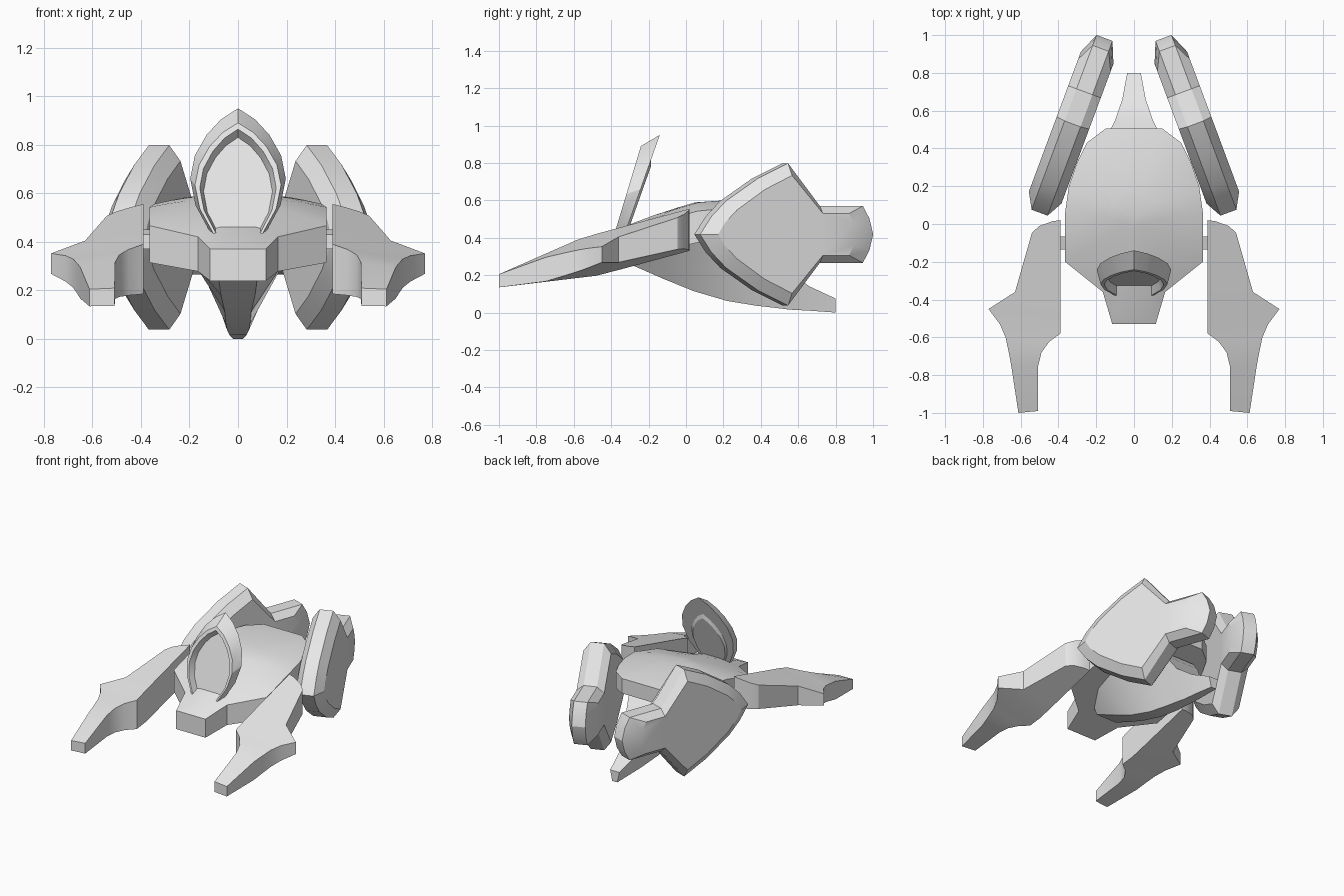
import bpy
import bmesh
import math
from mathutils import Vector

cube = bpy.data.objects.get("Cube")
if cube:
    bpy.data.objects.remove(cube, do_unlink=True)

grey = bpy.data.materials.new("light_grey")
grey.use_nodes = True
shade = (0.8, 0.8, 0.8, 1)
grey.diffuse_color = shade
grey.node_tree.nodes["Principled BSDF"].inputs["Base Color"].default_value = shade


def loft(name, rings, mirrored=False):
    """Skin closed rings of equal length and cap both ends."""
    bm = bmesh.new()
    rows = [[bm.verts.new(point) for point in ring] for ring in rings]
    count = len(rows[0])
    for near, far in zip(rows, rows[1:]):
        for i in range(count):
            j = (i + 1) % count
            bm.faces.new((near[i], near[j], far[j], far[i]))
    bm.faces.new(rows[0])
    bm.faces.new(rows[-1])
    bmesh.ops.recalc_face_normals(bm, faces=bm.faces)
    mesh = bpy.data.meshes.new(name)
    bm.to_mesh(mesh)
    bm.free()
    mesh.materials.append(grey)
    obj = bpy.data.objects.new(name, mesh)
    bpy.context.collection.objects.link(obj)
    if mirrored:
        obj.modifiers.new("mirror", "MIRROR").use_mirror_merge = False
    bpy.ops.object.select_all(action="DESELECT")
    obj.select_set(True)
    bpy.context.view_layer.objects.active = obj
    bpy.ops.object.shade_smooth_by_angle(angle=math.radians(24))
    return obj


def both_sides(half):
    """Complete an outline across its first coordinate."""
    return half + [(-a, b) for a, b in reversed(half) if a > 0]


# Body: a tilted slab with a softly domed top
def body_bottom(y):
    return 0.36 + 0.227 * y


def body_rim(y):
    return min(0.525 + 0.29 * y, 0.54 + 0.08 * y)


body_outline = both_sides([
    (0.115, -0.53), (0.165, -0.36), (0.365, -0.2), (0.365, 0.06),
    (0.345, 0.2), (0.3, 0.33), (0.25, 0.43), (0.15, 0.505)])
body_rings = [[(x, y, body_bottom(y)) for x, y in body_outline]]
for scale in (1, 0.92, 0.8, 0.6, 0.35, 0.1):
    crown = 0.05 * (1 - scale ** 2)
    body_rings.append([(x * scale, y * scale, body_rim(y * scale) + crown)
                       for x, y in body_outline])
loft("body", body_rings)

# Keel: a wedge under the body that runs back into a tail
keel_rows = [  # y, top half width, top z, bottom half width, bottom z
    (-0.28, 0.1, 0.29, 0.08, 0.25), (-0.12, 0.2, 0.33, 0.07, 0.18),
    (0.04, 0.22, 0.37, 0.055, 0.115), (0.22, 0.21, 0.41, 0.05, 0.062),
    (0.38, 0.18, 0.43, 0.045, 0.036), (0.47, 0.14, 0.34, 0.04, 0.026),
    (0.55, 0.1, 0.22, 0.035, 0.016), (0.66, 0.062, 0.14, 0.03, 0.01),
    (0.8, 0.036, 0.075, 0.02, 0)]
loft("keel", [[(-a, y, top), (a, y, top), (b, y, low), (-b, y, low)]
              for y, a, top, b, low in keel_rows])


# Hood: a leaning pointed oval with a recessed front plate
hood_foot = 0.43
hood_half = [(0, 0.95), (0.07, 0.905), (0.13, 0.84), (0.178, 0.755),
             (0.197, 0.66), (0.175, 0.55), (0.11, hood_foot)]


def hood_ring(width, height, plane, push=0):
    ring = []
    for x, z in both_sides(hood_half):
        z = hood_foot + (z - hood_foot) * height
        ring.append((x * width, plane(z) + push, z))
    return ring


def hood_back(z):
    return -0.324 + 0.354 * (z - hood_foot)


def hood_front(z):
    return -0.38 + 0.302 * (z - hood_foot)


loft("hood", [
    hood_ring(0.62, 0.68, hood_back, 0.012), hood_ring(0.68, 0.74, hood_back),
    hood_ring(1, 1, hood_back), hood_ring(0.9, 0.885, hood_front),
    hood_ring(0.8, 0.835, hood_front), hood_ring(0.72, 0.77, hood_front, 0.045)])


# Arms: flat tapering blades reaching forward, with a spur on the outside
def arm_section(inner, outer):
    section = []
    for x, y in (inner, outer):
        out = x - 0.39
        top = min(0.55 + 0.27 * y - 0.2 * out, 0.205 + 0.44 * (y + 1))
        low = max(0.325 + 0.27 * y + 0.17 * out, 0.185 + 0.12 * (y + 0.58))
        section.append([(x, y, top), (x, y, low)])
    (a, b), (c, d) = section
    return [a, c, d, b]


arm_inner = [(0.39, 0.02), (0.39, -0.02), (0.39, -0.05), (0.39, -0.36),
             (0.39, -0.48), (0.39, -0.58), (0.45, -0.625), (0.49, -0.68),
             (0.507, -0.75), (0.508, -0.99)]
arm_outer = [(0.43, 0.015), (0.5, -0.01), (0.54, -0.045), (0.63, -0.36),
             (0.77, -0.45), (0.71, -0.53), (0.68, -0.6), (0.663, -0.68),
             (0.65, -0.75), (0.612, -1)]
loft("arm", [arm_section(i, o) for i, o in zip(arm_inner, arm_outer)], mirrored=True)

# Shoulder pins joining the arms to the body
loft("shoulder_pin", [[(x, y, z) for y, z in ((-0.135, 0.37), (-0.065, 0.39),
                                              (-0.065, 0.45), (-0.135, 0.43))]
                      for x in (0.34, 0.41)], mirrored=True)

# Rear pods: bevelled slabs, toed in toward the back
pod_edge = [(0.06, 0), (0.12, 0.095), (0.2, 0.18), (0.37, 0.3), (0.53, 0.38),
            (0.7, 0.152), (0.93, 0.152), (0.965, 0.085), (0.985, 0)]
pod_face = [(0.14, 0), (0.175, 0.06), (0.24, 0.13), (0.39, 0.24), (0.535, 0.315),
            (0.7, 0.112), (0.84, 0.112), (0.865, 0.06), (0.88, 0)]
toe_in = math.radians(20.4)
across = Vector((math.cos(toe_in), math.sin(toe_in), 0))


def pod_ring(half, offset):
    outline = half + [(y, -z) for y, z in reversed(half[1:-1])]
    return [Vector((0.5 - (y - 0.06) * math.tan(toe_in), y, 0.418 + z)) + across * offset
            for y, z in outline]


loft("rear_pod", [pod_ring(pod_face, -0.092), pod_ring(pod_edge, -0.045),
                  pod_ring(pod_edge, 0.045), pod_ring(pod_face, 0.092)], mirrored=True)
